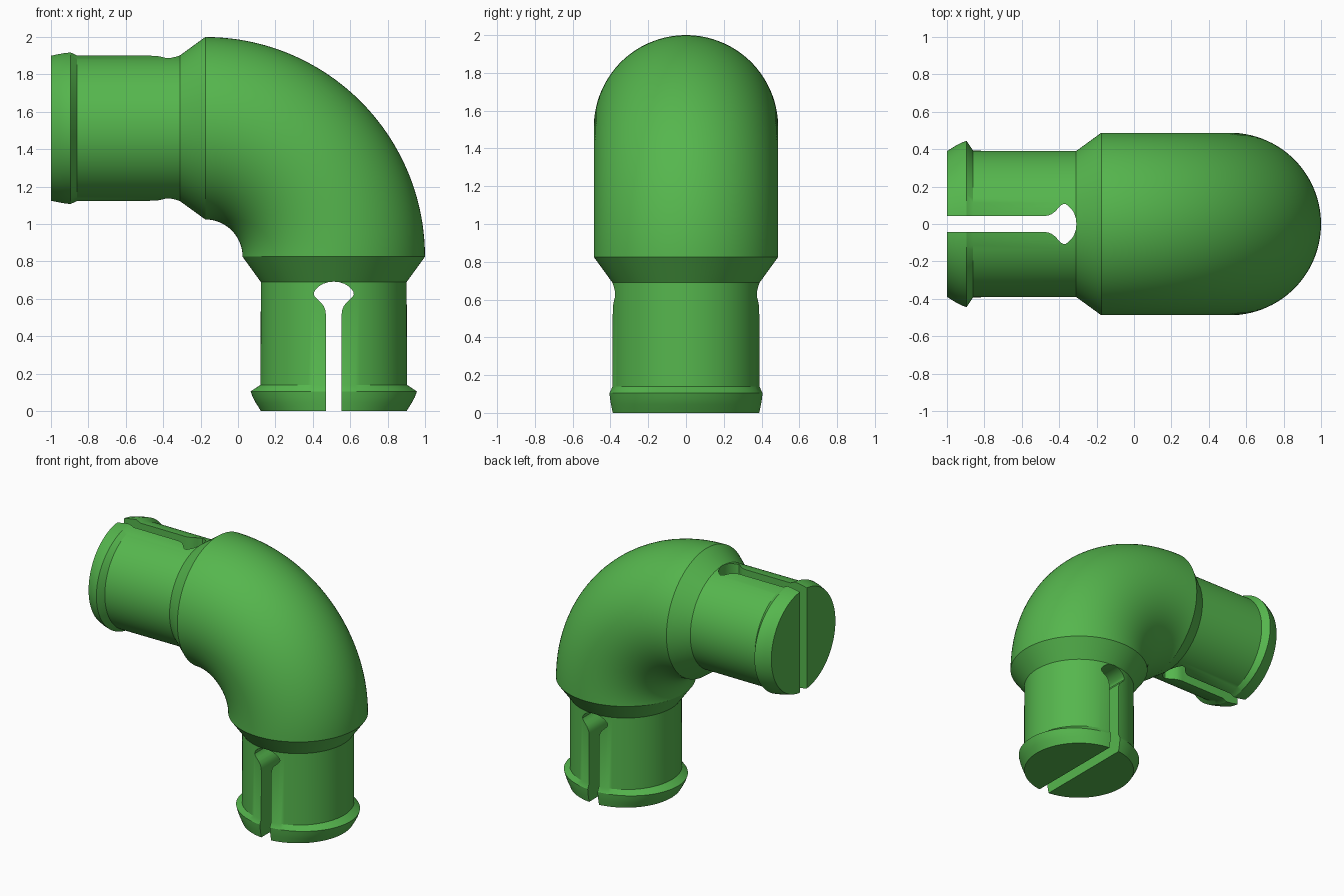
import bpy, bmesh, math

if "Cube" in bpy.data.objects:
    bpy.data.objects.remove(bpy.data.objects["Cube"])

SEG = 96                      # sides of the pipe
BX, BZ = -0.175, 0.825        # centre of the bend
BEND, R_BIG = 0.687, 0.488    # bend radius, thick pipe radius
MID_X, MID_Z = BX + BEND, BZ + BEND

green = bpy.data.materials.new("green")
green.diffuse_color = (0.092, 0.47, 0.075, 1)
green.use_nodes = True
green.node_tree.nodes["Principled BSDF"].inputs["Base Color"].default_value = green.diffuse_color

# leg profile from the open end: distance, radius across the slot, radius along the slot
LEG = [(0, .39, .39), (.02, .402, .394), (.045, .418, .399), (.075, .434, .404),
       (.105, .445, .407), (.14, .392, .391), (.69, .39, .39)]
# half outline of the keyhole slot: half width, distance from the open end
SLOT = [(.042, -.1), (.042, .515), (.045, .54), (.053, .56), (.066, .578), (.085, .595),
        (.1, .61), (.107, .623), (.106, .635), (.098, .648), (.08, .666), (.058, .68),
        (.03, .689)]


def make_object(name, bm):
    bmesh.ops.recalc_face_normals(bm, faces=bm.faces)
    mesh = bpy.data.meshes.new(name)
    bm.to_mesh(mesh)
    bm.free()
    mesh.materials.append(green)
    obj = bpy.data.objects.new(name, mesh)
    bpy.context.collection.objects.link(obj)
    return obj


def ring(bm, x, z, ang, ru, ry):
    """Elliptical ring; ang turns its in-plane axis from x towards z."""
    out = []
    for i in range(SEG):
        t = 2 * math.pi * (i + .5) / SEG
        u = ru * math.cos(t)
        out.append(bm.verts.new((x + u * math.cos(ang), ry * math.sin(t),
                                 z + u * math.sin(ang))))
    return out


# solid pipe: lower leg, quarter bend, side leg
bm = bmesh.new()
rings = [ring(bm, MID_X, d, 0, a, b) for d, a, b in LEG]
STEPS = 40
for i in range(STEPS + 1):
    a = math.pi / 2 * i / STEPS
    rings.append(ring(bm, BX + BEND * math.cos(a), BZ + BEND * math.sin(a), a, R_BIG, R_BIG))
rings += [ring(bm, d - 1, MID_Z, math.pi / 2, b, a) for d, a, b in reversed(LEG)]
for r0, r1 in zip(rings, rings[1:]):
    for i in range(SEG):
        j = (i + 1) % SEG
        bm.faces.new((r0[i], r0[j], r1[j], r1[i]))
bm.faces.new(rings[0])
bm.faces.new(rings[-1])
elbow = make_object("pipe_elbow", bm)


def slot_cutter(name, place):
    """Prism with the keyhole outline; place maps (width, distance, depth) to a point."""
    outline = SLOT + [(0, .692)] + [(-w, d) for w, d in reversed(SLOT)]
    bm = bmesh.new()
    ends = [[bm.verts.new(place(w, d, k)) for w, d in outline] for k in (-.6, .6)]
    for e in ends:
        bm.faces.new(e)
    n = len(outline)
    for i in range(n):
        j = (i + 1) % n
        bm.faces.new((ends[0][i], ends[0][j], ends[1][j], ends[1][i]))
    return make_object(name, bm)


# keyhole slots right through both legs
cutters = [slot_cutter("lower_slot", lambda w, d, k: (MID_X + w, k, d)),
           slot_cutter("side_slot", lambda w, d, k: (d - 1, w, MID_Z + k))]
bpy.context.view_layer.objects.active = elbow
elbow.select_set(True)
for c in cutters:
    c.select_set(False)
    mod = elbow.modifiers.new("slot", 'BOOLEAN')
    mod.operation, mod.solver, mod.object = 'DIFFERENCE', 'EXACT', c
    bpy.ops.object.modifier_apply(modifier=mod.name)
    bpy.data.objects.remove(c)

bpy.ops.object.shade_smooth_by_angle(angle=math.radians(28))
